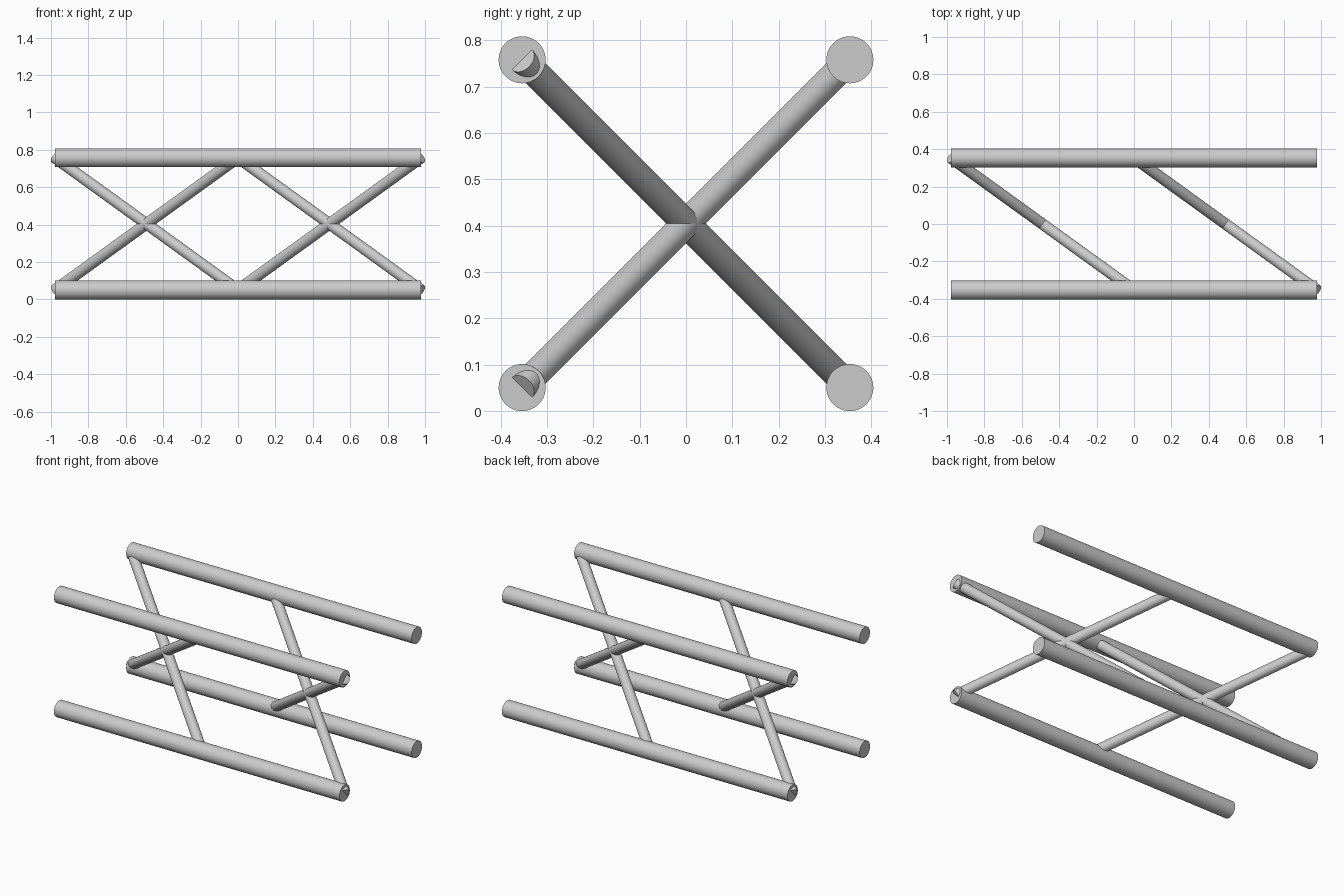
import bpy, math
from mathutils import Vector

if "Cube" in bpy.data.objects:
    bpy.data.objects.remove(bpy.data.objects["Cube"])

CHORD_R, BRACE_R = 0.0507, 0.0302
HALF = 0.9786                 # half length of the chords
Y = 0.3535                    # chord offset from the centre line
Z_LOW, Z_HIGH = 0.0507, 0.7577


def tube(name, a, b, radius):
    """Capped smooth cylinder running from a to b."""
    a, b = Vector(a), Vector(b)
    d = b - a
    bpy.ops.mesh.primitive_cylinder_add(vertices=48, radius=radius,
                                        depth=d.length, location=(a + b) / 2)
    ob = bpy.context.object
    ob.name = name
    ob.rotation_euler = d.to_track_quat('Z', 'Y').to_euler()
    bpy.ops.object.shade_smooth_by_angle(angle=math.radians(30))


# Four long chords
for side, y in (("front", -Y), ("back", Y)):
    for level, z in (("lower", Z_LOW), ("upper", Z_HIGH)):
        tube(f"{level}_{side}_chord", (-HALF, y, z), (HALF, y, z), CHORD_R)

# Two bays of crossing diagonal braces, running from back chords to front chords
for bay, x in (("left", -HALF), ("right", 0)):
    tube(f"{bay}_falling_brace", (x, Y, Z_HIGH), (x + HALF, -Y, Z_LOW), BRACE_R)
    tube(f"{bay}_rising_brace", (x, Y, Z_LOW), (x + HALF, -Y, Z_HIGH), BRACE_R)
